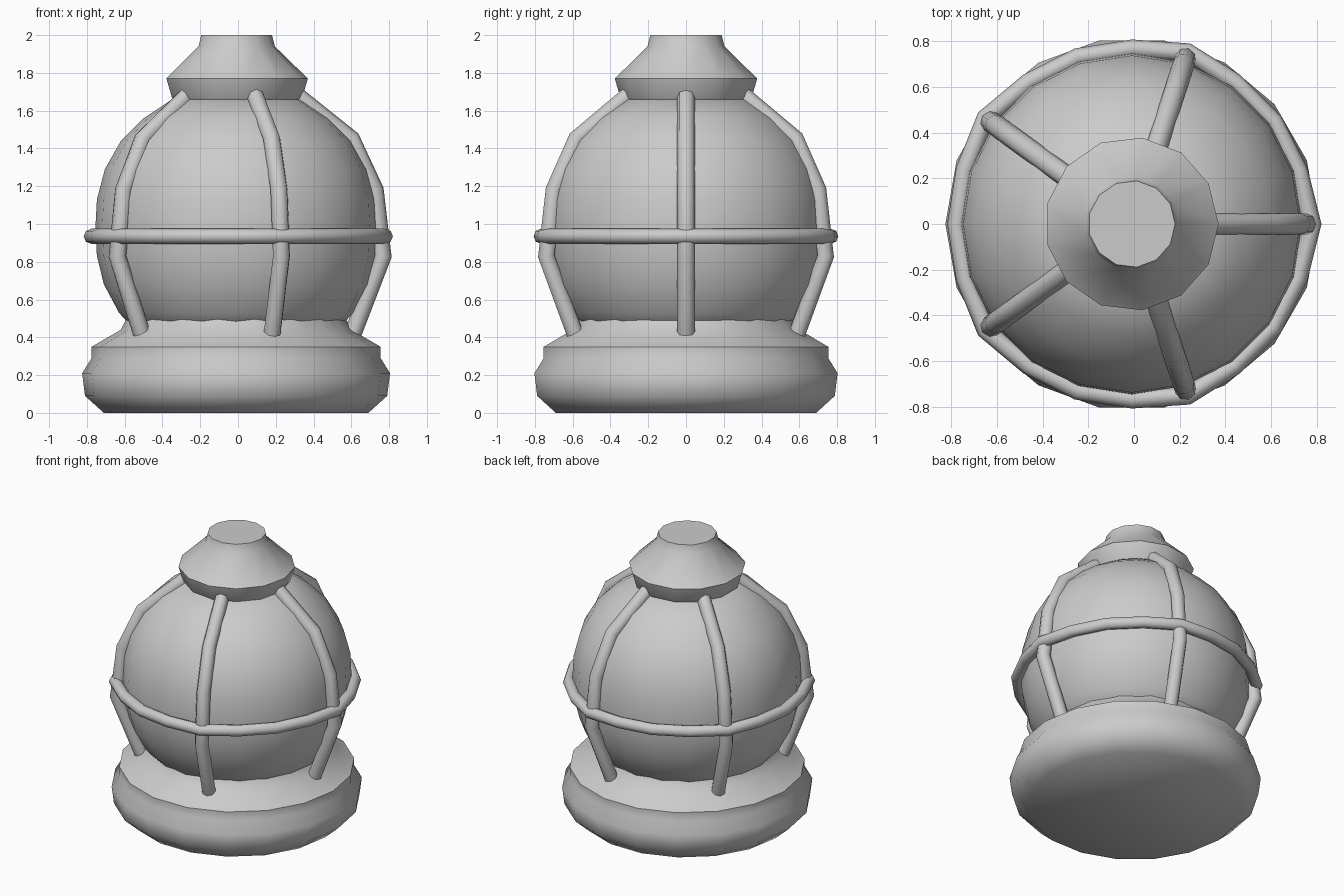
import bpy, bmesh
from math import sin, cos, tau, radians
from mathutils import Vector

if "Cube" in bpy.data.objects:
    bpy.data.objects.remove(bpy.data.objects["Cube"])

AXIS_X = -0.01
RIBS = 5

grey = bpy.data.materials.new("plain_grey")
grey.use_nodes = True
grey.diffuse_color = (0.6, 0.6, 0.6, 1)
grey.node_tree.nodes["Principled BSDF"].inputs["Base Color"].default_value = (0.6, 0.6, 0.6, 1)


def polar(r, angle, z):
    return Vector((r * cos(angle), r * sin(angle), z))


def skin(name, rings, smooth, loop=False):
    """Join equal rings of points into a closed, shaded surface."""
    bm = bmesh.new()
    rows = [[bm.verts.new(p) for p in ring] for ring in rings]
    pairs = list(zip(rows, rows[1:]))
    if loop:
        pairs.append((rows[-1], rows[0]))
    else:
        bm.faces.new(rows[0])
        bm.faces.new(rows[-1])
    for a, b in pairs:
        for i in range(len(a)):
            j = (i + 1) % len(a)
            bm.faces.new((a[i], a[j], b[j], b[i]))
    bmesh.ops.recalc_face_normals(bm, faces=bm.faces)
    mesh = bpy.data.meshes.new(name)
    bm.to_mesh(mesh)
    bm.free()
    mesh.materials.append(grey)
    obj = bpy.data.objects.new(name, mesh)
    obj.location.x = AXIS_X
    bpy.context.collection.objects.link(obj)
    bpy.ops.object.select_all(action='DESELECT')
    obj.select_set(True)
    bpy.context.view_layer.objects.active = obj
    bpy.ops.object.shade_smooth_by_angle(angle=radians(smooth))
    return obj


def lathe(name, profile, sides, smooth):
    return skin(name, [[polar(r, tau * i / sides, z) for i in range(sides)]
                       for r, z in profile], smooth)


# Round base with a stepped shoulder
lathe("base", [(0.70, 0), (0.8, 0.09), (0.815, 0.21), (0.765, 0.29),
               (0.765, 0.35), (0.61, 0.44), (0.58, 0.5)], 18, 48)

# Glass globe between base and cap
globe = [(0.52, 0.42), (0.62, 0.53), (0.7, 0.68), (0.737, 0.83), (0.745, 0.98),
         (0.737, 1.13), (0.695, 1.29), (0.61, 1.44), (0.49, 1.56), (0.34, 1.66)]
lathe("globe", globe, 20, 60)

# Cap with a short neck
lathe("cap", [(0.3, 1.61), (0.35, 1.67), (0.38, 1.77), (0.205, 1.94), (0.19, 2)], 13, 60)

# Upright cage ribs
path = [Vector(p) for p in ((0.27, 1.72), (0.61, 1.45), (0.735, 1.18),
                            (0.777, 0.83), (0.61, 0.4))]
for n in range(RIBS):
    angle = tau * n / RIBS
    side = polar(1, angle + tau / 4, 0)
    rings = []
    for i, p in enumerate(path):
        before = (p - path[i - 1]).normalized() if i else Vector((0, 0))
        after = (path[i + 1] - p).normalized() if i < len(path) - 1 else Vector((0, 0))
        d = (before + after).normalized()
        out = polar(-d.y, angle, d.x)
        centre = polar(p.x, angle, p.y)
        rings.append([centre + 0.047 * (cos(tau * k / 8) * out + sin(tau * k / 8) * side)
                      for k in range(8)])
    skin(f"cage_rib_{n + 1}", rings, 60)

# Horizontal cage hoop, pulled outward where it meets each rib
hoop = []
steps = 4 * RIBS
for i in range(steps):
    angle = tau * i / steps
    radius = 0.79 if i % 4 == 0 else 0.767
    hoop.append([polar(radius + 0.04 * cos(tau * k / 8), angle, 0.935 + 0.04 * sin(tau * k / 8))
                 for k in range(8)])
skin("cage_hoop", hoop, 60, loop=True)
